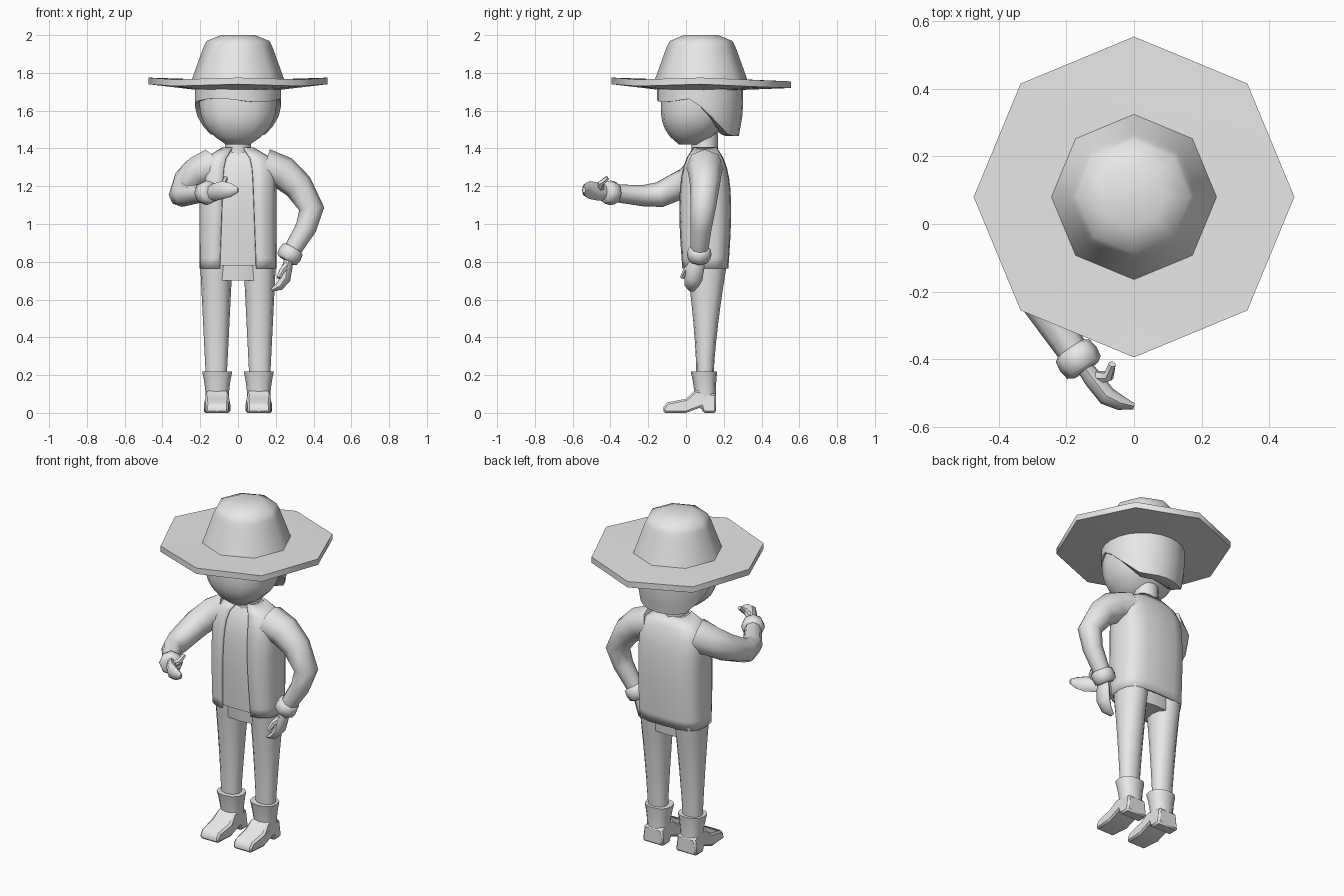
import bpy, bmesh
from math import sin, cos, pi, radians, copysign
from mathutils import Vector

cube = bpy.data.objects.get("Cube")
if cube:
    bpy.data.objects.remove(cube)

grey = bpy.data.materials.new("plain_grey")
grey.use_nodes = True
colour = (0.8, 0.8, 0.8, 1)
grey.diffuse_color = colour
grey.node_tree.nodes["Principled BSDF"].inputs["Base Color"].default_value = colour


def finish(name, bm):
    """Turn a bmesh into a shaded object."""
    bmesh.ops.recalc_face_normals(bm, faces=bm.faces)
    mesh = bpy.data.meshes.new(name)
    bm.to_mesh(mesh)
    bm.free()
    mesh.materials.append(grey)
    obj = bpy.data.objects.new(name, mesh)
    bpy.context.collection.objects.link(obj)
    bpy.ops.object.select_all(action='DESELECT')
    obj.select_set(True)
    bpy.context.view_layer.objects.active = obj
    bpy.ops.object.shade_smooth_by_angle(angle=radians(50))
    return obj


def loft(name, rings, closed=True):
    """Skin a list of equally long point rings; closed rings get end caps."""
    bm = bmesh.new()
    rows = [[bm.verts.new(point) for point in ring] for ring in rings]
    count = len(rows[0])
    for low, high in zip(rows, rows[1:]):
        for i in range(count if closed else count - 1):
            j = (i + 1) % count
            bm.faces.new((low[i], low[j], high[j], high[i]))
    if closed:
        bm.faces.new(rows[0])
        bm.faces.new(rows[-1])
    return finish(name, bm)


def stack(name, bottom, top, steps, shape, sides=12, power=1.0, x=0.0, gap=None):
    """Level rings from bottom to top; shape(t) gives centre y, half width, half depth.
    A power below one makes rings boxier; gap(t) opens them at the front."""
    def bend(value):
        return copysign(abs(value) ** power, value)

    rings = []
    for step in range(steps + 1):
        t = step / steps
        y, width, depth = shape(t)
        opening = gap(t) if gap else 0
        sweep = 2 * (pi - opening) / sides
        angles = [opening - pi / 2 + sweep * i for i in range(sides + bool(gap))]
        rings.append([(x + width * bend(cos(a)), y + depth * bend(sin(a)),
                       bottom + (top - bottom) * t) for a in angles])
    return loft(name, rings, closed=gap is None)


def tube(name, path, radius, wide, flat=1.0, sides=8):
    """Tube along a path; radius(t) is measured along wide, flat thins the other way."""
    points = [Vector(p) for p in path]
    last = len(points) - 1
    rings = []
    for i, point in enumerate(points):
        before = (point - points[max(i - 1, 0)]).normalized()
        after = (points[min(i + 1, last)] - point).normalized()
        along = (before + after).normalized()
        across = (wide - along * wide.dot(along)).normalized() * radius(i / last)
        other = along.cross(across) * flat
        turns = [2 * pi * k / sides for k in range(sides)]
        rings.append([point + across * cos(a) + other * sin(a) for a in turns])
    return loft(name, rings)


# Hat brim: eight corners, lifted at the sides and the front
def brim_ring(reach, height, lift):
    ring = []
    for corner in range(8):
        c, s = cos(corner * pi / 4), sin(corner * pi / 4)
        raised = c ** 4 + max(-s, 0) ** 4
        ring.append((reach * c, 0.08 + reach * s, height + lift * raised))
    return ring


loft("hat_brim", [brim_ring(0.22, 1.71, 0), brim_ring(0.475, 1.72, 0.02),
                  brim_ring(0.475, 1.755, 0.02), brim_ring(0.24, 1.765, 0)])

# Hat crown, tapering to a rounded top
stack("hat_crown", 1.75, 2, 8, sides=8,
      shape=lambda t: (0.08, 0.25 - 0.09 * t - 0.07 * t ** 20, 0.25 - 0.09 * t - 0.07 * t ** 20))


# Head narrows towards a chin that sits forward; neck is a plain column
def head_shape(t):
    fullness = 1 - 0.7 * (1 - t) ** 4
    return 0.06 - 0.04 * (1 - t) ** 2, 0.21 * fullness, 0.19 * fullness


stack("head", 1.42, 1.74, 8, head_shape, sides=14, power=0.85)
stack("neck", 1.36, 1.48, 2, lambda t: (0.1, 0.07, 0.07))


# Hair: shell whose wavy lower edge drops towards the nape
def hair_ring(level, inset=0.0):
    ring, sides = [], 24
    for i in range(sides):
        a = 2 * pi * i / sides
        back = min(max(sin(a) + 0.15, 0), 0.9)
        wave = 0.01 * cos(3 * a) if back == 0 else 0
        z = 1.74 - level * (0.085 - wave + 0.21 * back)
        tuck = 1 - 0.75 * max(0, 1.6 - z)
        reach = 0.228 * tuck - inset
        ring.append((reach * cos(a), 0.075 + reach * sin(a), z))
    return ring


loft("hair", [hair_ring(level) for level in (0, 0.3, 0.6, 0.8, 1)] + [hair_ring(1, 0.05)])


# Torso: full chest that rounds in at the shoulders, worn as shirt and open vest
def torso(grow):
    def shape(t):
        width = 0.2 * (1 - 0.6 * t ** 16)
        depth = (0.12 + 0.015 * sin(pi * t)) * (1 - 0.5 * t ** 8)
        return 0.1, width + grow, depth + grow
    return shape


stack("shirt", 0.78, 1.4, 12, torso(-0.01), sides=20, power=0.65)
vest = stack("vest", 0.765, 1.405, 12, torso(0.004), sides=18, power=0.65,
             gap=lambda t: 0.33 - 0.12 * t)
thick = vest.modifiers.new("thickness", 'SOLIDIFY')
thick.thickness = 0.014
thick.offset = -1

# Hips join the two legs
stack("hips", 0.7, 0.82, 2, lambda t: (0.105, 0.16 + 0.03 * t, 0.09 + 0.01 * t), power=0.75)

# Boot outline from the heel over the instep to the toe and back under the arch
boot_outline = ((0.16, 0), (0.16, 0.1), (0.05, 0.12), (0, 0.075), (-0.1, 0.055),
                (-0.12, 0.03), (-0.12, 0), (0, 0), (0.08, 0.03), (0.09, 0))


def boot_foot(name, x):
    """Extrude the outline sideways, narrower at the toe and the instep."""
    bm = bmesh.new()
    walls = []
    for edge in (-1, 1):
        wall = []
        for y, z in boot_outline:
            half = 0.07 - 0.12 * max(0, -0.04 - y) - 0.2 * max(0, z - 0.04)
            wall.append(bm.verts.new((x + edge * half, y, z)))
        bm.faces.new(wall)
        walls.append(wall)
    inner, outer = walls
    for i in range(len(inner)):
        bm.faces.new((inner[i - 1], inner[i], outer[i], outer[i - 1]))
    soft = finish(name, bm).modifiers.new("rounded_edges", 'BEVEL')
    soft.width = 0.01
    soft.limit_method = 'ANGLE'
    soft.angle_limit = radians(50)


for side, sign in (("left", 1), ("right", -1)):
    # Trouser leg, widening from the ankle to the hip
    stack(side + "_leg", 0.18, 0.78, 6, power=0.9, x=sign * 0.115,
          shape=lambda t: (0.1 + 0.01 * t, 0.055 + 0.03 * t, 0.045 + 0.06 * t ** 1.5))
    # Boot with a flared shaft
    stack(side + "_boot_shaft", 0.05, 0.22, 5, power=0.85, x=sign * 0.11,
          shape=lambda t: (0.105 - 0.01 * t, 0.06 + 0.02 * t * t, 0.055 + 0.015 * t * t))
    boot_foot(side + "_boot_foot", sign * 0.11)


def arm(side, path, fingers, thumb, wide):
    """Tapering arm with a rolled cuff round the wrist, a flat hand and a thumb."""
    elbow, wrist = Vector(path[-2]), Vector(path[-1])
    along = (wrist - elbow).normalized()
    tube(side + "_arm", path, lambda t: 0.1 - 0.055 * t, wide)
    cuff = [wrist + along * offset for offset in (-0.04, -0.03, 0, 0.03, 0.04)]
    tube(side + "_cuff", cuff, lambda t: 0.045 + 0.08 * t * (1 - t), wide)
    tube(side + "_hand", [wrist] + fingers, lambda t: 0.035 + 0.07 * t - 0.09 * t * t,
         wide, flat=0.6)
    tube(side + "_thumb", thumb, lambda t: 0.022 - 0.01 * t, wide, sides=6)


# Left arm rests its hand on the hip
arm("left",
    [(0.14, 0.1, 1.3), (0.24, 0.1, 1.27), (0.32, 0.1, 1.2), (0.39, 0.09, 1.08),
     (0.36, 0.08, 0.98), (0.275, 0.07, 0.84)],
    [(0.26, 0.05, 0.77), (0.25, 0.04, 0.71), (0.22, 0.03, 0.67), (0.18, 0.03, 0.65)],
    [(0.26, 0.03, 0.78), (0.235, 0, 0.755), (0.215, -0.02, 0.715)],
    Vector((0, 1, 0)))

# Right arm reaches forward
arm("right",
    [(-0.14, 0.1, 1.3), (-0.22, 0.07, 1.27), (-0.27, 0, 1.22), (-0.3, -0.14, 1.155),
     (-0.28, -0.23, 1.15), (-0.165, -0.4, 1.165)],
    [(-0.12, -0.46, 1.17), (-0.08, -0.51, 1.18), (-0.04, -0.53, 1.18), (0, -0.54, 1.18)],
    [(-0.11, -0.455, 1.19), (-0.075, -0.45, 1.215), (-0.065, -0.415, 1.245)],
    Vector((0, 0, 1)))
